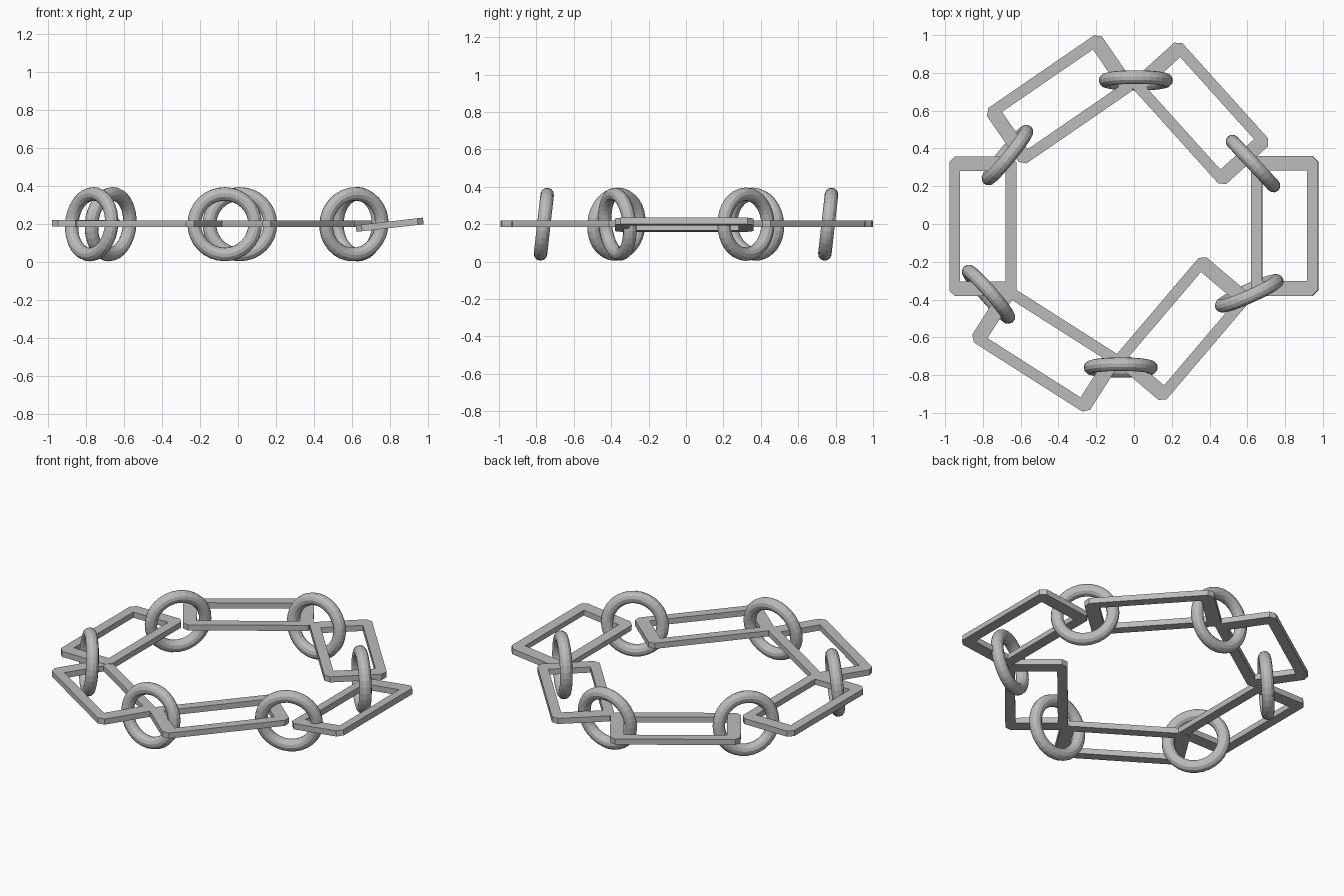
import bpy, bmesh, math
from mathutils import Matrix

if "Cube" in bpy.data.objects:
    bpy.data.objects.remove(bpy.data.objects["Cube"])

metal = bpy.data.materials.new("grey metal")
metal.diffuse_color = (0.5, 0.5, 0.5, 1)
metal.use_nodes = True
metal.node_tree.nodes["Principled BSDF"].inputs["Base Color"].default_value = metal.diffuse_color


def finish(name, bm, mat):
    bmesh.ops.recalc_face_normals(bm, faces=bm.faces)
    me = bpy.data.meshes.new(name)
    bm.to_mesh(me)
    bm.free()
    me.materials.append(metal)
    ob = bpy.data.objects.new(name, me)
    ob.matrix_world = mat
    bpy.context.collection.objects.link(ob)


def link(name, x, y, z, yaw, roll=0.0):
    """Flat rectangular frame, long side along local x, clipped outer corners."""
    L, W, c, t = 0.37, 0.178, 0.03, 0.0175
    l, w = L - 0.078, W - 0.058
    bm = bmesh.new()
    outer, inner = [], []
    for sx, sy in ((1, 1), (-1, 1), (-1, -1), (1, -1)):
        pair = [(sx * L, sy * (W - c)), (sx * (L - c), sy * W)]
        outer += pair if sx * sy > 0 else pair[::-1]
        inner += [(sx * l, sy * w)]
    o = [[bm.verts.new((px, py, s)) for px, py in outer] for s in (-t, t)]
    i = [[bm.verts.new((px, py, s)) for px, py in inner] for s in (-t, t)]
    for k in range(8):
        n = (k + 1) % 8
        bm.faces.new((o[0][k], o[0][n], o[1][n], o[1][k]))
    for k in range(4):
        n = (k + 1) % 4
        bm.faces.new((i[0][k], i[0][n], i[1][n], i[1][k]))
        for s in (0, 1):
            a, b, d = 2 * k, 2 * k + 1, (2 * k + 2) % 8
            bm.faces.new((o[s][a], o[s][b], i[s][k]))
            bm.faces.new((o[s][b], o[s][d], i[s][n], i[s][k]))
    finish(name, bm, Matrix.Translation((x, y, z)) @ Matrix.Rotation(yaw, 4, 'Z')
           @ Matrix.Rotation(roll, 4, 'X'))


def ring(name, x, y, yaw, tilt):
    """Upright torus lying along the yaw direction, leaning by tilt."""
    R, r, n, m = 0.16, 0.036, 32, 12
    bm = bmesh.new()
    v = []
    for a in range(n):
        A = 2 * math.pi * a / n
        row = []
        for b in range(m):
            B = 2 * math.pi * b / m
            d = R + r * math.cos(B)
            row.append(bm.verts.new((d * math.cos(A), r * math.sin(B), d * math.sin(A))))
        v.append(row)
    for a in range(n):
        for b in range(m):
            p, q = (a + 1) % n, (b + 1) % m
            bm.faces.new((v[a][b], v[p][b], v[p][q], v[a][q]))
    finish(name, bm, Matrix.Translation((x, y, 0.2)) @ Matrix.Rotation(yaw, 4, 'Z')
           @ Matrix.Rotation(tilt, 4, 'X'))


rad = math.radians
# rectangular links
link("link_left", -0.80, -0.012, 0.205, rad(90))
link("link_right", 0.798, -0.010, 0.197, rad(90), -0.113)
link("link_back_left", -0.39, 0.66, 0.203, rad(34.5))
link("link_back_right", 0.351, 0.586, 0.203, rad(-48))
link("link_front_left", -0.465, -0.66, 0.203, rad(-32.5))
link("link_front_right", 0.257, -0.554, 0.203, rad(49.6))
# round rings joining them
ring("ring_back", 0.01, 0.76, 0, -0.112)
ring("ring_front", -0.07, -0.76, 0, -0.112)
ring("ring_back_left", -0.67, 0.365, rad(51), 0.08)
ring("ring_back_right", 0.63, 0.32, rad(-47), 0.0)
ring("ring_front_left", -0.77, -0.372, rad(-49), -0.08)
ring("ring_front_right", 0.61, -0.367, rad(24), 0.1)
